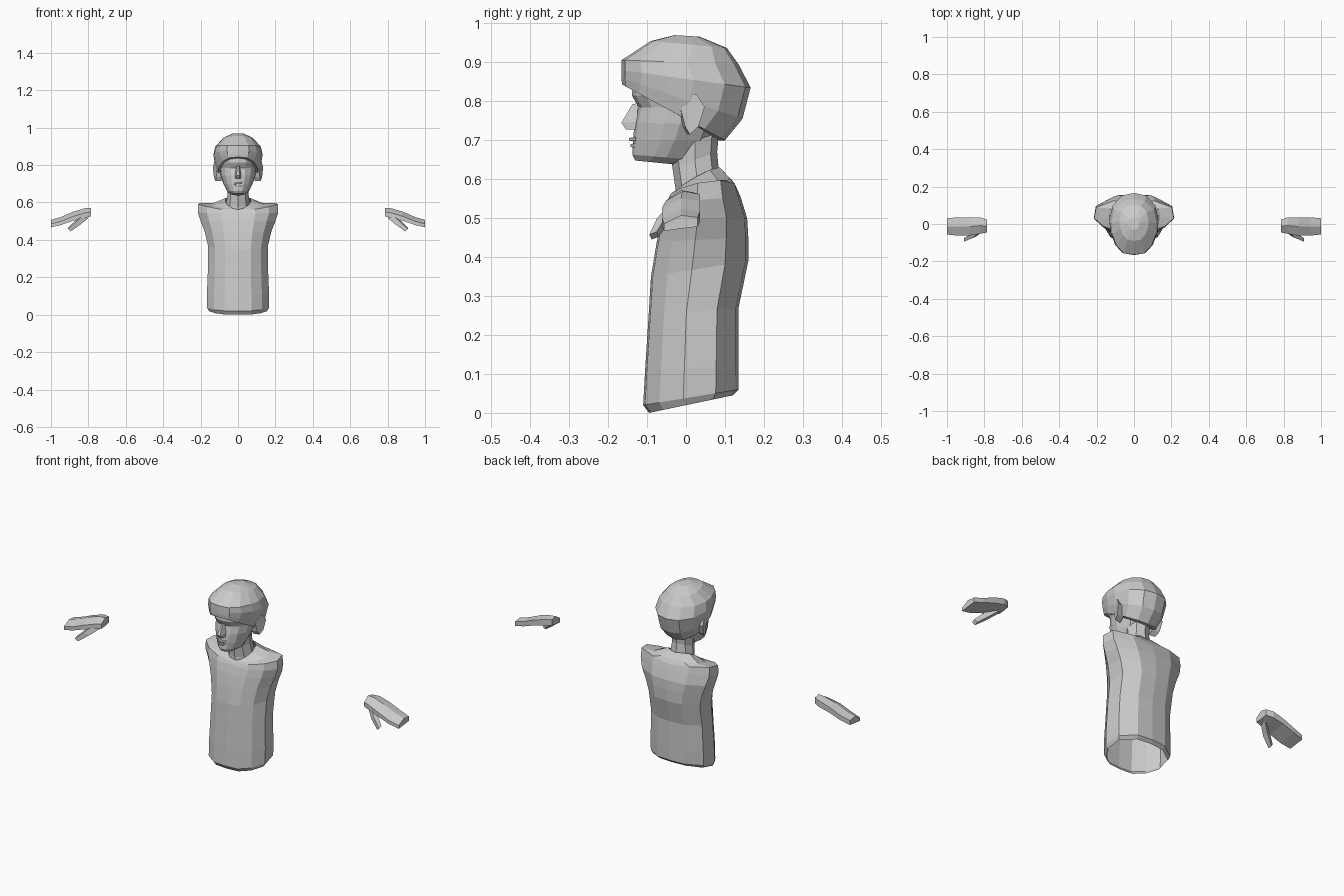
import bpy, bmesh, math
from mathutils import Vector

grey = bpy.data.materials.new("light grey")
grey.diffuse_color = (0.6, 0.6, 0.6, 1)


def loft(name, rings, cap_start=True, cap_end=True):
    """Skin a list of equal-length closed rings, flat shaded."""
    bm = bmesh.new()
    vs = [[bm.verts.new(p) for p in r] for r in rings]
    n = len(vs[0])
    for a, b in zip(vs, vs[1:]):
        for i in range(n):
            j = (i + 1) % n
            bm.faces.new((a[i], a[j], b[j], b[i]))
    if cap_start:
        bm.faces.new(vs[0][::-1])
    if cap_end:
        bm.faces.new(vs[-1])
    bmesh.ops.recalc_face_normals(bm, faces=bm.faces)
    me = bpy.data.meshes.new(name)
    bm.to_mesh(me)
    bm.free()
    me.materials.append(grey)
    ob = bpy.data.objects.new(name, me)
    bpy.context.collection.objects.link(ob)
    return ob


def ring(half, zf, zb, w, yf, yb, lift=0):
    """Symmetric ring from a half outline (x 0..1, y 0 front..1 back)."""
    pts = [(w * x, yf + (yb - yf) * y, zf + (zb - zf) * y + lift * x) for x, y in half]
    return pts + [(-x, y, z) for x, y, z in pts[-2:0:-1]]


def stack(name, half, rows, **kw):
    return loft(name, [ring(half, *r) for r in rows], **kw)


def oval(n):
    return [(math.sin(math.pi * i / n), .5 - .5 * math.cos(math.pi * i / n)) for i in range(n + 1)]


def mirrored(ob):
    """Second copy on the other side of x = 0."""
    m = ob.modifiers.new("mirror", 'MIRROR')
    m.use_axis[0] = True
    m.use_mirror_merge = False
    return ob


# torso shell, open at the waist, widening to the shoulder ends
chest = [(0, 0), (.43, .02), (.77, .17), (1, .42), (.95, .76), (.5, .97), (0, 1)]
stack("torso", chest, [
    (0, .045, .155, -.095, .12),
    (.02, .06, .165, -.11, .135),
    (.11, .12, .166, -.105, .135),
    (.25, .27, .160, -.096, .135),
    (.35, .39, .160, -.09, .16),
    (.44, .45, .178, -.075, .16),
    (.50, .50, .200, -.062, .157),
    (.54, .555, .215, -.05, .14),
    (.55, .575, .213, -.042, .13, .03),
    (.562, .595, .14, -.036, .12, .01),
    (.562, .625, .068, -.03, .09, .015)], cap_start=False, cap_end=False)

# neck
stack("neck", oval(4), [
    (.54, .60, .068, -.03, .09),
    (.575, .635, .062, -.027, .083),
    (.63, .67, .055, -.035, .08),
    (.68, .72, .058, -.04, .085)])

# face and skull
face = [(0, 0), (.4, .04), (.72, .16), (.94, .36), (1, .55), (.7, .88), (0, 1)]
stack("face", face, [
    (.648, .638, .034, -.13, -.03),
    (.663, .650, .056, -.138, .02),
    (.70, .70, .078, -.136, .06),
    (.745, .74, .092, -.132, .08),
    (.785, .78, .098, -.122, .09),
    (.815, .81, .102, -.139, .10),
    (.86, .86, .100, -.135, .10)])

# brow ridge, nose and lips
loft("nose", [
    [(-.009, -.125, .795), (.009, -.125, .795), (.004, -.138, .792), (-.004, -.138, .792)],
    [(-.017, -.125, .748), (.017, -.125, .748), (.008, -.166, .745), (-.008, -.166, .745)],
    [(-.018, -.125, .728), (.018, -.125, .728), (.008, -.154, .728), (-.008, -.154, .728)]])
for name, z, y in (("upper_lip", .703, -.146), ("lower_lip", .687, -.143)):
    loft(name, [[(x, -.12, z - .007), (x, yy, z - .004), (x, yy, z + .003), (x, -.12, z + .007)]
                for x, yy in ((-.028, -.130), (-.01, y), (.01, y), (.028, -.130))])

# cap of hair with a fringe overhanging the brow
crown = [(0, 0), (.45, .03), (.76, .16), (.95, .36), (1, .56), (.86, .80), (.48, .96), (0, 1)]
stack("hair", crown, [
    (.838, .70, .098, -.138, .085),
    (.843, .70, .107, -.164, .10),
    (.860, .755, .122, -.166, .145),
    (.880, .835, .132, -.166, .166),
    (.906, .895, .122, -.165, .135),
    (.955, .937, .078, -.09, .105),
    (.970, .966, .030, -.03, .035)])

# ears
outline = [(-.018, .775), (-.012, .808), (.022, .818), (.042, .785), (.026, .735), (.004, .715), (-.008, .735)]
ear = loft("ear", [[(.088, y, z) for y, z in outline],
                   [(.116 + .35 * (y + .01), y + .006, z) for y, z in outline]])
mirrored(ear)


# hands: curved mitten slab plus thumb
def slab(x, z, t, y0, y1):
    m = (y0 + y1) / 2
    return [(x, y0, z - t * .7 + .2 * y0), (x, y0, z + t * .4 + .2 * y0), (x, m, z + t),
            (x, y1, z + t * .7), (x, y1, z - t * .7), (x, m, z - t)]


mirrored(loft("hand", [slab(*s) for s in (
    (.785, .55, .022, -.045, .022),
    (.82, .545, .024, -.052, .035),
    (.88, .530, .021, -.062, .036),
    (.945, .505, .018, -.062, .036),
    (1.0, .490, .017, -.056, .030))]))


def thumb_ring(c, r):
    u, v = Vector((.55, .45, .70)), Vector((.45, -.85, .2))
    c = Vector(c)
    return [c + u * r, c + v * r, c - u * r, c - v * r]


mirrored(loft("thumb", [thumb_ring((.815, -.025, .53), .022),
                        thumb_ring((.855, -.058, .495), .02),
                        thumb_ring((.902, -.082, .455), .014)]))
